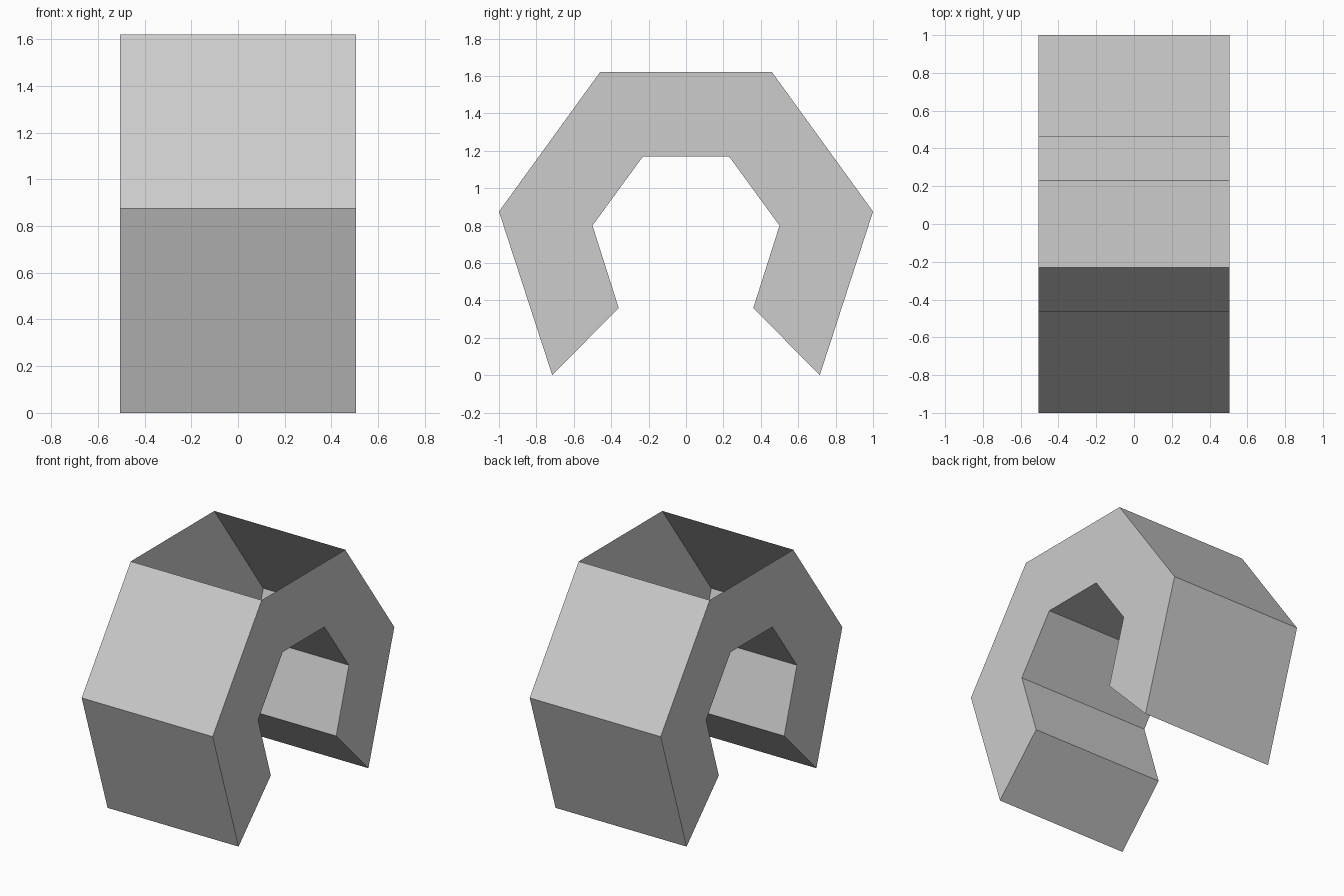
import bpy
import bmesh

if "Cube" in bpy.data.objects:
    bpy.data.objects.remove(bpy.data.objects["Cube"])

HALF_WIDTH = 0.505

# One half of the arch outline as (y, z): outer top corner round to inner top corner
HALF = [(0.46, 1.62), (1.0, 0.875), (0.715, 0.0),
        (0.36, 0.36), (0.50, 0.80), (0.23, 1.17)]
outline = HALF + [(-y, z) for y, z in reversed(HALF)]

grey = bpy.data.materials.new("light_grey")
grey.diffuse_color = (0.604, 0.604, 0.604, 1.0)
grey.use_nodes = True
grey.node_tree.nodes["Principled BSDF"].inputs["Base Color"].default_value = grey.diffuse_color

bm = bmesh.new()

# Side wall, extruded across the width into a solid arch
wall = bm.faces.new([bm.verts.new((-HALF_WIDTH, y, z)) for y, z in outline])
result = bmesh.ops.extrude_face_region(bm, geom=[wall], use_keep_orig=True)
moved = [g for g in result["geom"] if isinstance(g, bmesh.types.BMVert)]
bmesh.ops.translate(bm, verts=moved, vec=(2 * HALF_WIDTH, 0, 0))
bmesh.ops.recalc_face_normals(bm, faces=bm.faces[:])

# Open the top of the hollow arch
top = [f for f in bm.faces if all(v.co.z > 1.6 for v in f.verts)]
bmesh.ops.delete(bm, geom=top, context="FACES_ONLY")

mesh = bpy.data.meshes.new("hollow_arch")
bm.to_mesh(mesh)
bm.free()
mesh.materials.append(grey)
arch = bpy.data.objects.new("hollow_arch", mesh)
bpy.context.collection.objects.link(arch)
